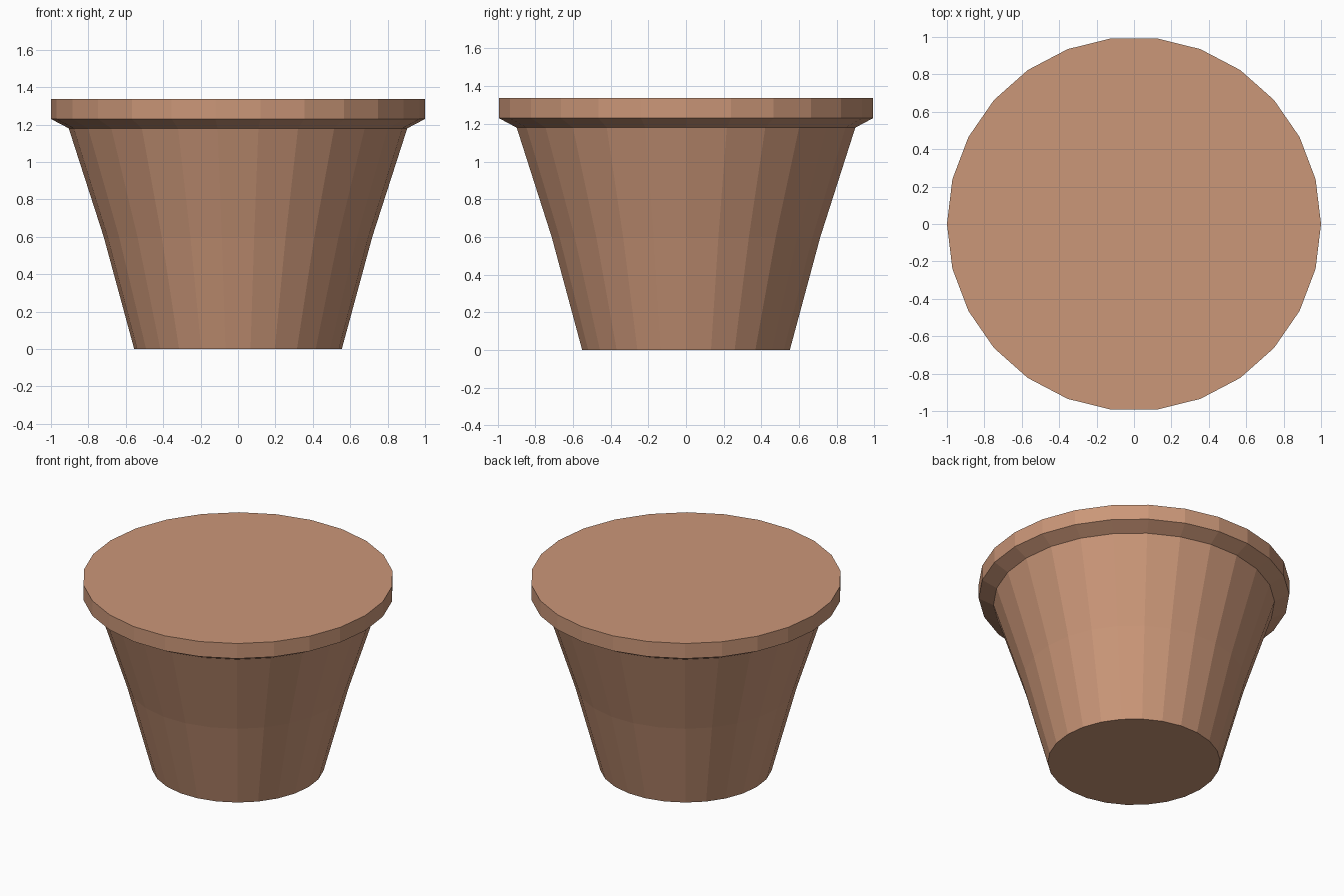
import bpy, bmesh
from math import cos, sin, tau

if "Cube" in bpy.data.objects:
    bpy.data.objects.remove(bpy.data.objects["Cube"])

SIDES = 26
# (radius, height): base, wall bend, wall top, rim underside, rim top
PROFILE = [(0.555, 0.0), (0.718, 0.60), (0.905, 1.18), (1.0, 1.23), (1.0, 1.337)]


def lathe(name, profile, sides, material):
    """Revolve a profile around z, capped at both ends, with flat faces."""
    bm = bmesh.new()
    rings = [[bm.verts.new((r * cos(tau * i / sides), r * sin(tau * i / sides), z))
              for i in range(sides)] for r, z in profile]
    for low, high in zip(rings, rings[1:]):
        for i in range(sides):
            j = (i + 1) % sides
            bm.faces.new((low[i], low[j], high[j], high[i]))
    bm.faces.new(rings[0][::-1])
    bm.faces.new(rings[-1])
    mesh = bpy.data.meshes.new(name)
    bm.to_mesh(mesh)
    bm.free()
    mesh.materials.append(material)
    obj = bpy.data.objects.new(name, mesh)
    bpy.context.collection.objects.link(obj)
    return obj


terracotta = bpy.data.materials.new("terracotta")
terracotta.diffuse_color = (0.60, 0.31, 0.19, 1.0)
terracotta.use_nodes = True
terracotta.node_tree.nodes["Principled BSDF"].inputs["Base Color"].default_value = terracotta.diffuse_color

# Tapered pot with a flared rim and closed flat top
lathe("flower_pot", PROFILE, SIDES, terracotta)
